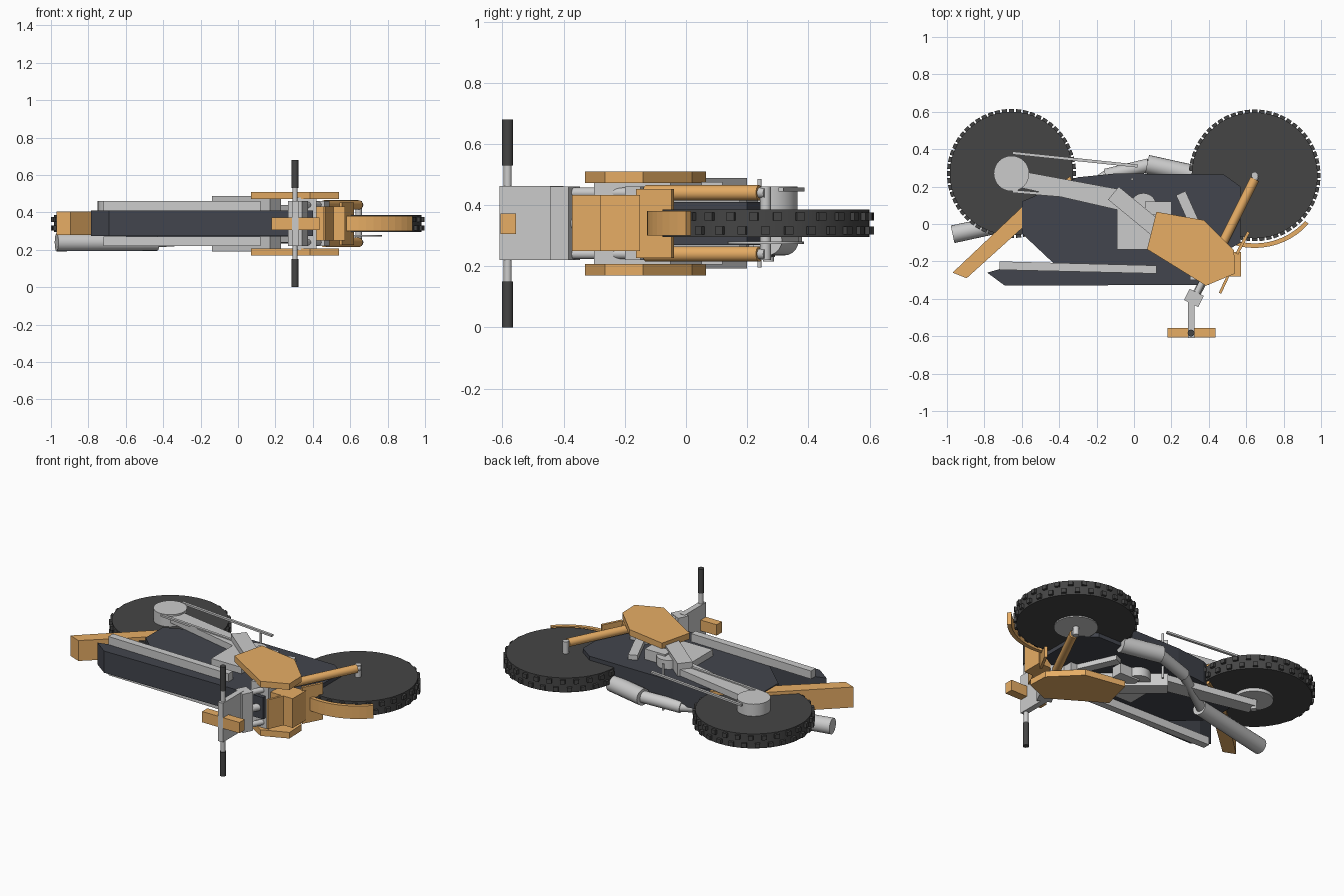
import bpy, bmesh, math
from mathutils import Vector, Matrix

if "Cube" in bpy.data.objects:
    bpy.data.objects.remove(bpy.data.objects["Cube"])

ZC = 0.34  # mid plane of the bike, which lies on its side


def mat(name, col):
    m = bpy.data.materials.new(name)
    m.diffuse_color = (*col, 1)
    m.use_nodes = True
    m.node_tree.nodes["Principled BSDF"].inputs["Base Color"].default_value = m.diffuse_color
    return m


ORANGE = mat("orange", (0.80, 0.42, 0.13))
BLACK = mat("rubber", (0.06, 0.06, 0.06))
DARK = mat("dark_body", (0.055, 0.06, 0.075))


def finish(name, bm, m=None, smooth=False):
    bmesh.ops.recalc_face_normals(bm, faces=bm.faces)
    me = bpy.data.meshes.new(name)
    bm.to_mesh(me)
    bm.free()
    ob = bpy.data.objects.new(name, me)
    bpy.context.collection.objects.link(ob)
    if m:
        me.materials.append(m)
    if smooth:
        bpy.context.view_layer.objects.active = ob
        ob.select_set(True)
        bpy.ops.object.shade_smooth_by_angle(angle=math.radians(40))
        ob.select_set(False)
    return ob


def plate(name, pts, z0, z1, m=None, both=False):
    """Extrude an xy outline from z0 to z1; optionally mirror across the mid plane."""
    bm = bmesh.new()
    for a, b in [(z0, z1)] + ([(2 * ZC - z1, 2 * ZC - z0)] if both else []):
        f = bm.faces.new([bm.verts.new((x, y, a)) for x, y in pts])
        r = bmesh.ops.extrude_face_region(bm, geom=[f])
        bmesh.ops.translate(bm, vec=(0, 0, b - a),
                            verts=[v for v in r["geom"] if isinstance(v, bmesh.types.BMVert)])
    return finish(name, bm, m)


def rect(x0, x1, y0, y1):
    return [(x0, y0), (x1, y0), (x1, y1), (x0, y1)]


def bar(p, q, w0, w1=None):
    """Outline of a straight bar between two points."""
    p, q = Vector(p), Vector(q)
    d = (q - p).normalized()
    n = Vector((-d.y, d.x)) / 2
    w1 = w1 or w0
    return [tuple(v) for v in (p + n * w0, q + n * w1, q - n * w1, p - n * w0)]


def rod(name, p, q, r, m=None, r2=None, both=False, seg=20):
    bm = bmesh.new()
    for s in (1, -1) if both else (1,):
        a, b = Vector(p), Vector(q)
        if s < 0:
            a.z, b.z = 2 * ZC - a.z, 2 * ZC - b.z
        d = b - a
        M = Matrix.Translation((a + b) / 2) @ d.to_track_quat('Z', 'Y').to_matrix().to_4x4()
        bmesh.ops.create_cone(bm, cap_ends=True, segments=seg, radius1=r,
                              radius2=r2 or r, depth=d.length, matrix=M)
    return finish(name, bm, m, True)


def wheel(side, cx, cy, r):
    rod(side + "_tyre", (cx, cy, 0.295), (cx, cy, 0.385), r - 0.015, BLACK, seg=48)
    # two staggered rows of tread blocks
    bm = bmesh.new()
    n = 28
    for row, z in enumerate((0.317, 0.363)):
        for i in range(n):
            M = (Matrix.Translation((cx, cy, z))
                 @ Matrix.Rotation((i + row * 0.5) * math.tau / n, 4, 'Z')
                 @ Matrix.Translation((r - 0.015, 0, 0))
                 @ Matrix.Diagonal((0.03, 0.028, 0.026, 1)))
            bmesh.ops.create_cube(bm, size=1, matrix=M)
    finish(side + "_tread", bm, BLACK)


R, F = (-0.655, 0.27), (0.645, 0.26)
wheel("rear", *R, 0.345)
wheel("front", *F, 0.352)

# hubs, discs and axles
rod("rear_sprocket", (*R, 0.385), (*R, 0.46), 0.095, seg=32)
rod("rear_disc", (*R, 0.275), (*R, 0.30), 0.11, seg=32)
rod("front_disc", (*F, 0.272), (*F, 0.28), 0.125, seg=32)
rod("front_axle", (*F, 0.22), (*F, 0.46), 0.018)
rod("rear_axle", (*R, 0.215), (*R, 0.46), 0.018)

# chain runs
plate("chain_upper", bar((-0.65, 0.38), (0.02, 0.31), 0.016), 0.445, 0.457)
plate("chain_lower", bar((-0.65, 0.175), (0.0, 0.12), 0.016), 0.445, 0.457)

# dark main body and seat
plate("main_body", [(-0.6, -0.05), (-0.43, -0.21), (0.3, -0.25), (0.57, -0.1), (0.57, 0.2),
                    (0.48, 0.265), (-0.1, 0.27), (-0.3, 0.25), (-0.6, 0.12)], 0.27, 0.41, DARK)
plate("seat", [(-0.785, -0.26), (-0.69, -0.33), (0.4, -0.325), (0.4, -0.22),
               (-0.68, -0.23)], 0.275, 0.41, DARK)

# swingarm, rails and frame plates, on both sides
plate("swingarm", bar((-0.66, 0.25), (-0.08, 0.13), 0.085, 0.11), 0.41, 0.45, both=True)
plate("seat_rail", [(-0.72, -0.245), (0.12, -0.265), (0.12, -0.222), (-0.72, -0.2)],
      0.41, 0.46, both=True)
plate("frame_plate", rect(-0.09, 0.12, -0.135, 0.12), 0.41, 0.45, both=True)
plate("frame_strut", bar((-0.11, 0.165), (0.2, -0.09), 0.09), 0.41, 0.488, both=True)
plate("down_tube", bar((0.25, 0.165), (0.36, -0.08), 0.055), 0.41, 0.44, both=True)
rod("engine_cover", (0.05, 0.095, 0.41), (0.05, 0.095, 0.465), 0.07, both=True, seg=28)
plate("engine_case", rect(0.06, 0.2, 0.05, 0.12), 0.41, 0.475, both=True)
rod("foot_peg", (-0.01, 0.24, 0.41), (-0.01, 0.24, 0.485), 0.007, both=True)

# exhaust
rod("exhaust_chamber", (0.32, 0.265, 0.285), (0.07, 0.32, 0.285), 0.05)
rod("exhaust_mid", (0.08, 0.315, 0.285), (-0.15, 0.26, 0.26), 0.036)
rod("exhaust_link", (-0.14, 0.265, 0.26), (-0.45, 0.055, 0.24), 0.028)
rod("muffler", (-0.43, 0.06, 0.24), (-0.97, -0.055, 0.24), 0.045, r2=0.048)

# orange shrouds
plate("shroud", [(0.12, 0.065), (0.375, 0.02), (0.535, -0.14), (0.54, -0.265), (0.385, -0.33),
                 (0.07, -0.135)], 0.472, 0.51, ORANGE, both=True)
plate("tank", rect(0.3, 0.42, -0.3, -0.05), 0.2, 0.48)

# rear fender
plate("rear_fender", [(-0.97, -0.26), (-0.895, -0.29), (-0.33, 0.22), (-0.34, 0.255),
                      (-0.6, 0.09)], 0.278, 0.405, ORANGE)

# front fender arc
angs = [math.radians(-42 - 72 * i / 12) for i in range(13)]
arc = [(F[0] + r * math.cos(a), F[1] + r * math.sin(a))
       for r, seq in ((0.388, angs), (0.364, angs[::-1])) for a in seq]
plate("front_fender", arc, 0.3, 0.38, ORANGE)

# fork: orange sliders, grey upper tubes and clamps
rod("fork_slider", (0.645, 0.24, 0.44), (0.46, -0.13, 0.44), 0.025, ORANGE, both=True)
rod("fork_tube", (0.655, 0.26, 0.44), (0.305, -0.43, 0.44), 0.017, both=True)
rod("steering_stem", (0.44, -0.17, ZC), (0.31, -0.42, ZC), 0.022)
plate("top_clamp", bar((0.335, -0.365), (0.305, -0.425), 0.085), 0.22, 0.46)
plate("lower_clamp", bar((0.45, -0.13), (0.425, -0.18), 0.085), 0.22, 0.46)

# handlebar
plate("bar_mount", rect(0.288, 0.323, -0.61, -0.40), 0.22, 0.462)
rod("handlebar", (0.305, -0.583, 0.003), (0.305, -0.583, 0.677), 0.013)
rod("grip", (0.305, -0.583, 0.53), (0.305, -0.583, 0.68), 0.018, BLACK, both=True)
plate("bar_pad", rect(0.178, 0.435, -0.607, -0.555), 0.305, 0.372, ORANGE)

# front mask and lamp housing
plate("mask_upper", bar((0.46, -0.37), (0.555, -0.165), 0.014), 0.25, 0.432, ORANGE)
plate("mask_lower", bar((0.55, -0.16), (0.612, -0.043), 0.016), 0.227, 0.453, ORANGE)
plate("lamp_housing", [(0.37, -0.28), (0.572, -0.28), (0.572, -0.15), (0.42, -0.15)],
      0.25, 0.432, ORANGE)
